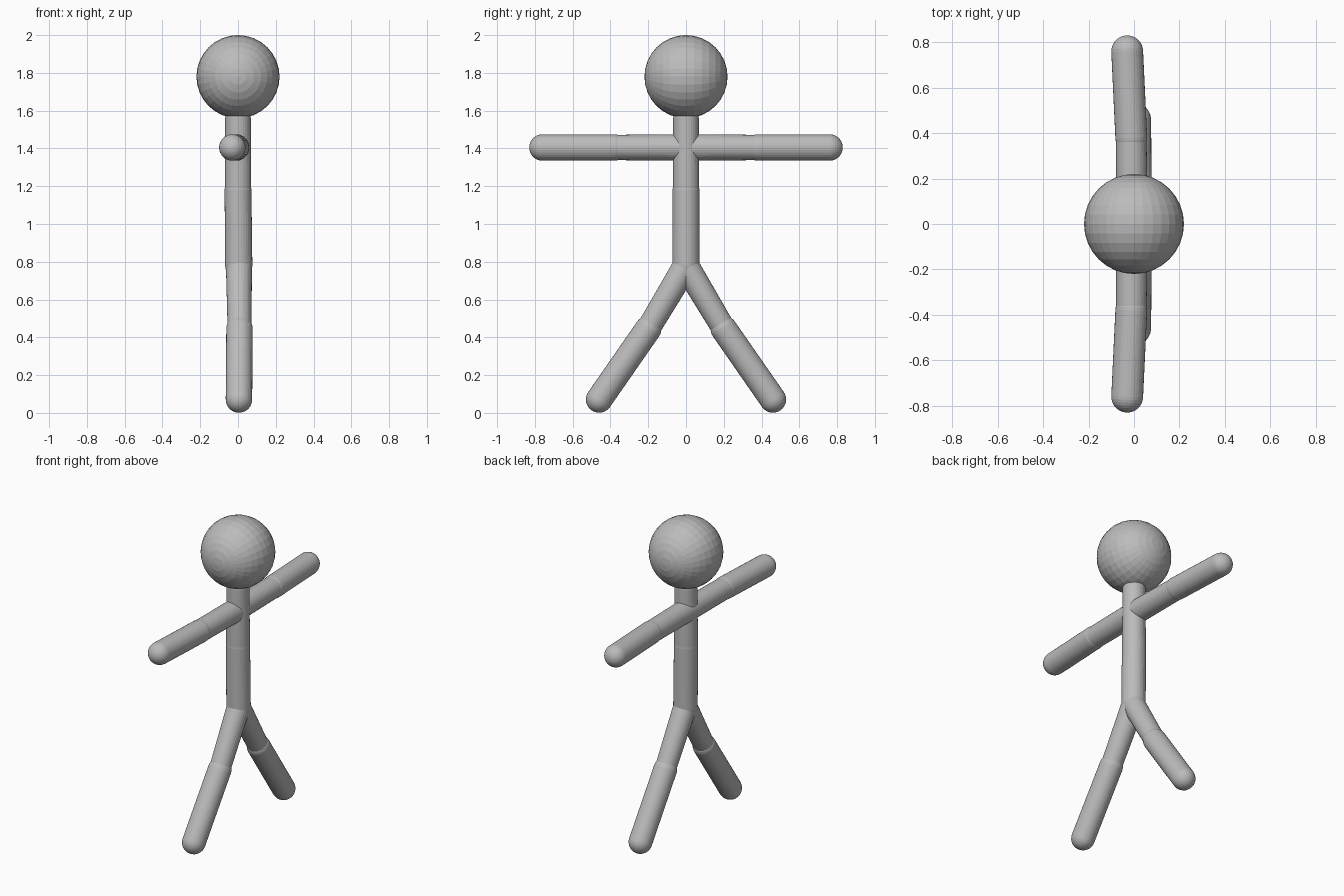
import bpy, bmesh, math
from mathutils import Vector, Matrix

if "Cube" in bpy.data.objects:
    bpy.data.objects.remove(bpy.data.objects["Cube"])

grey = bpy.data.materials.new("plain grey")
grey.diffuse_color = (0.5, 0.5, 0.5, 1)
grey.use_nodes = True
grey.node_tree.nodes["Principled BSDF"].inputs["Base Color"].default_value = grey.diffuse_color
SIDES = 32
CAP = 8


def add_object(name, bm):
    bmesh.ops.recalc_face_normals(bm, faces=bm.faces)
    mesh = bpy.data.meshes.new(name)
    bm.to_mesh(mesh)
    bm.free()
    mesh.materials.append(grey)
    obj = bpy.data.objects.new(name, mesh)
    bpy.context.collection.objects.link(obj)
    return obj


def capsule(name, a, b, ra, rb):
    """Round-ended rod from a to b, lathed from a half profile."""
    a, b = Vector(a), Vector(b)
    length = (b - a).length
    profile = []
    for i in range(CAP + 1):
        t = math.pi / 2 * i / CAP
        profile.append((ra * math.sin(t), -ra * math.cos(t)))
    for i in range(CAP + 1):
        t = math.pi / 2 * i / CAP
        profile.append((rb * math.cos(t), length + rb * math.sin(t)))
    bm = bmesh.new()
    verts = [bm.verts.new((r, 0, z)) for r, z in profile]
    edges = [bm.edges.new(p) for p in zip(verts, verts[1:])]
    bmesh.ops.spin(bm, geom=verts + edges, cent=(0, 0, 0), axis=(0, 0, 1),
                   angle=2 * math.pi, steps=SIDES)
    bmesh.ops.remove_doubles(bm, verts=bm.verts, dist=0.0005)
    turn = (b - a).to_track_quat('Z', 'Y').to_matrix().to_4x4()
    bmesh.ops.transform(bm, matrix=Matrix.Translation(a) @ turn, verts=bm.verts)
    return add_object(name, bm)


# Head, with its poles facing front and back
bm = bmesh.new()
bmesh.ops.create_uvsphere(bm, u_segments=32, v_segments=16, radius=0.22)
bmesh.ops.transform(bm, verts=bm.verts, matrix=Matrix.Translation((0, 0, 1.78))
                    @ Matrix.Rotation(math.pi / 2, 4, 'X'))
add_object("head", bm)

# Torso
capsule("upper_torso", (0, 0, 1.18), (0, 0, 1.56), 0.07, 0.068)
capsule("lower_torso", (0.004, 0, 0.78), (0, 0, 1.18), 0.072, 0.071)

# Arms and legs, spread along y
for side, s in (("front", -1), ("back", 1)):
    shoulder, elbow, hand = (-0.008, 0, 1.405), (-0.012, s * 0.38, 1.405), (-0.03, s * 0.76, 1.405)
    capsule(side + "_upper_arm", shoulder, elbow, 0.07, 0.067)
    capsule(side + "_forearm", elbow, hand, 0.07, 0.07)
    hip, knee, foot = (0.005, 0, 0.78), (0.008, s * 0.2, 0.445), (0.005, s * 0.46, 0.071)
    capsule(side + "_thigh", hip, knee, 0.069, 0.063)
    capsule(side + "_shin", knee, foot, 0.07, 0.07)
